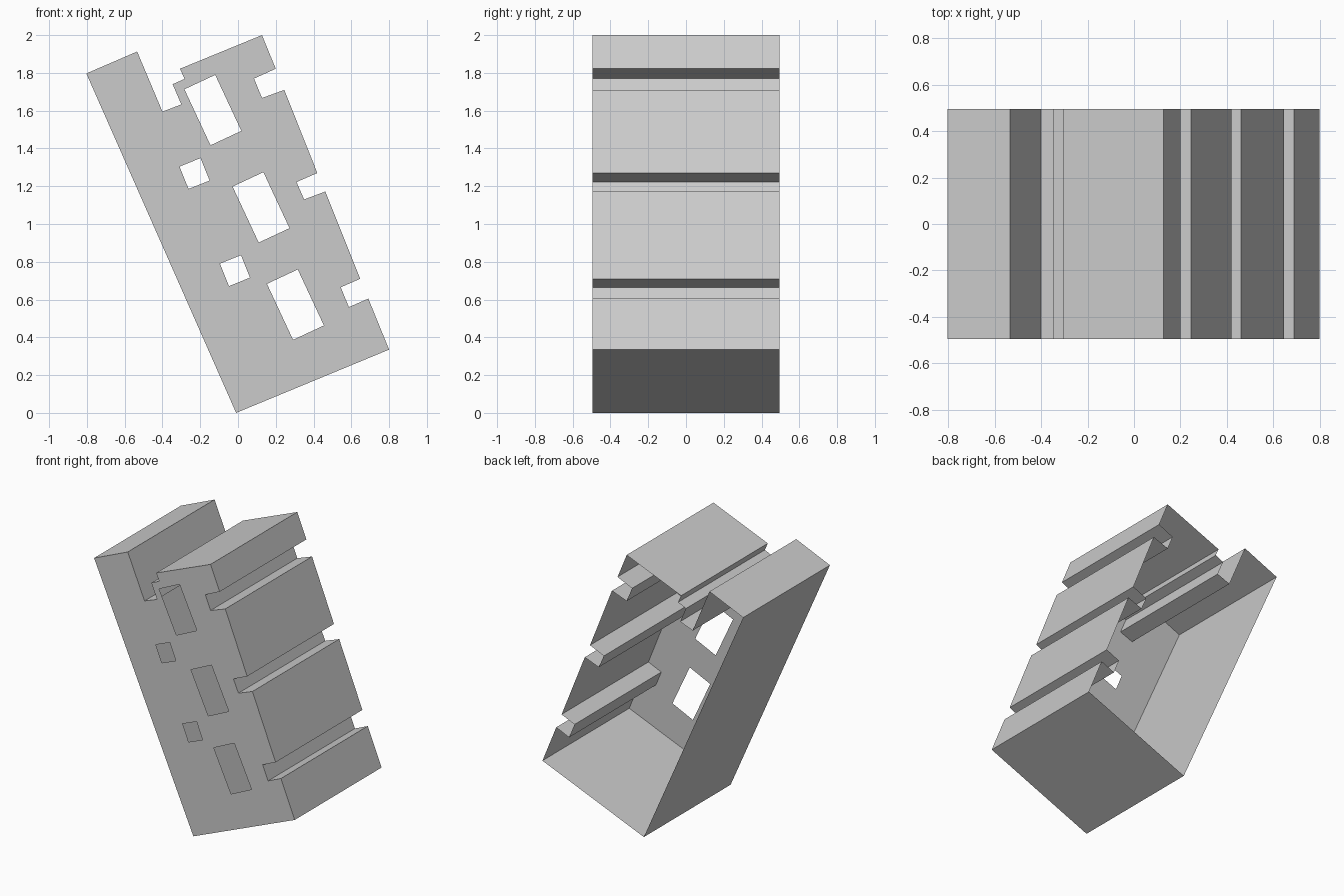
import bpy
import bmesh
import math
from mathutils import Matrix, Vector

HALF_DEPTH = 0.495
WINDOW_TILT = math.radians(25)
PORTHOLE_TILT = math.radians(22)

# Leaning tower silhouette (x, z), anticlockwise from the lowest corner
outline = [
    (-0.01, 0.0), (0.8, 0.335),
    (0.69, 0.605), (0.587, 0.56), (0.544, 0.665), (0.647, 0.71),
    (0.462, 1.172), (0.35, 1.13), (0.31, 1.222), (0.42, 1.27),
    (0.245, 1.71), (0.127, 1.667), (0.085, 1.77), (0.2, 1.822),
    (0.127, 2.0), (-0.307, 1.822), (-0.283, 1.768), (-0.346, 1.74),
    (-0.30, 1.633), (-0.40, 1.595), (-0.534, 1.913), (-0.803, 1.797),
]


def tilted_opening(centre, width, height, tilt):
    """Corners of a rectangular opening that leans with the tower."""
    turn = Matrix.Rotation(tilt, 2)
    corners = [(-1, -1), (1, -1), (1, 1), (-1, 1)]
    return [Vector(centre) + turn @ Vector((a * width / 2, b * height / 2))
            for a, b in corners]


def make_loop(bm, points, y):
    verts = [bm.verts.new((x, y, z)) for x, z in points]
    edges = [bm.edges.new((v, verts[(i + 1) % len(verts)]))
             for i, v in enumerate(verts)]
    return edges


def finish(bm, name, material):
    mesh = bpy.data.meshes.new(name)
    bm.to_mesh(mesh)
    bm.free()
    mesh.materials.append(material)
    obj = bpy.data.objects.new(name, mesh)
    bpy.context.scene.collection.objects.link(obj)
    return obj


def make_front_panel(material):
    bm = bmesh.new()
    edges = make_loop(bm, outline, -HALF_DEPTH)
    for opening in openings:
        edges += make_loop(bm, opening, -HALF_DEPTH)
    bmesh.ops.triangle_fill(bm, edges=edges, use_beauty=True,
                            normal=(0, -1, 0))
    for face in bm.faces:
        if face.normal.y > 0:
            face.normal_flip()
    return finish(bm, "front_panel", material)


def make_outer_walls(material):
    bm = bmesh.new()
    front = [bm.verts.new((x, -HALF_DEPTH, z)) for x, z in outline]
    back = [bm.verts.new((x, HALF_DEPTH, z)) for x, z in outline]
    for i in range(len(outline)):
        j = (i + 1) % len(outline)
        bm.faces.new((front[i], front[j], back[j], back[i]))
    bm.normal_update()
    return finish(bm, "outer_walls", material)


cube = bpy.data.objects.get("Cube")
if cube:
    bpy.data.objects.remove(cube, do_unlink=True)

# Single grey colour
grey = bpy.data.materials.new("plain_grey")
grey.use_nodes = True
colour = (0.6, 0.6, 0.6, 1)
grey.diffuse_color = colour
grey.node_tree.nodes["Principled BSDF"].inputs["Base Color"].default_value = colour

# Three tall windows and two small portholes
openings = [tilted_opening(c, 0.18, 0.327, WINDOW_TILT)
            for c in [(-0.133, 1.603), (0.122, 1.088), (0.304, 0.573)]]
openings += [tilted_opening(c, 0.12, 0.128, PORTHOLE_TILT)
             for c in [(-0.23, 1.267), (-0.016, 0.753)]]

# Open-backed shell: pierced front and thin surrounding walls
make_front_panel(grey)
make_outer_walls(grey)
